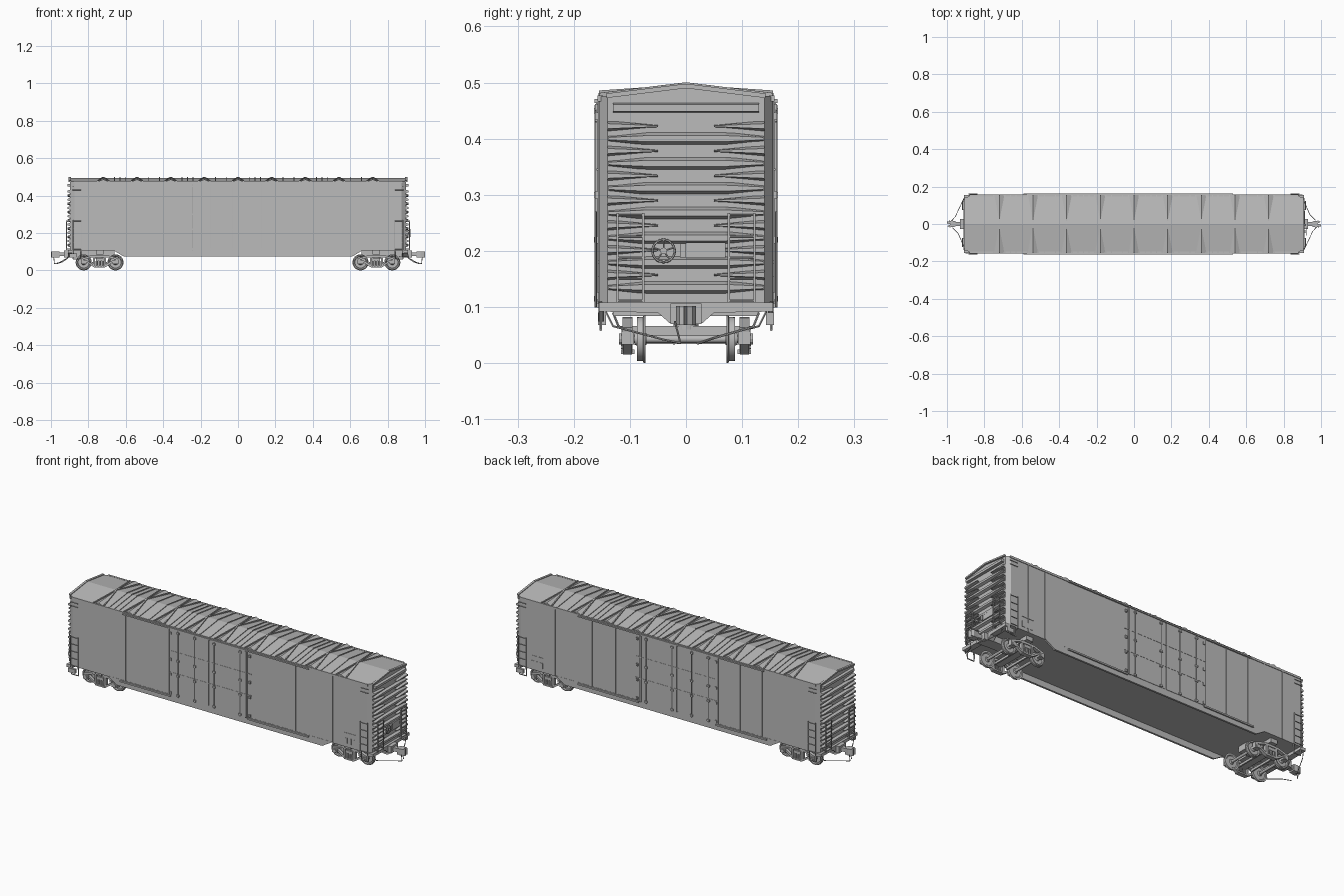
import bpy, bmesh, math
from mathutils import Vector, Matrix

if "Cube" in bpy.data.objects:
    bpy.data.objects.remove(bpy.data.objects["Cube"])

grey = bpy.data.materials.new("plain grey")
grey.diffuse_color = (0.5, 0.5, 0.5, 1)
grey.use_nodes = True
grey.node_tree.nodes["Principled BSDF"].inputs["Base Color"].default_value = grey.diffuse_color
S = (-1, 1)


def done(bm, name, smooth=False):
    bmesh.ops.recalc_face_normals(bm, faces=bm.faces[:])
    me = bpy.data.meshes.new(name)
    bm.to_mesh(me)
    bm.free()
    me.materials.append(grey)
    ob = bpy.data.objects.new(name, me)
    bpy.context.collection.objects.link(ob)
    if smooth:
        bpy.context.view_layer.objects.active = ob
        ob.select_set(True)
        bpy.ops.object.shade_smooth_by_angle(angle=math.radians(35))
        ob.select_set(False)


def box(bm, x0, x1, y0, y1, z0, z1):
    m = Matrix.Translation(((x0 + x1) / 2, (y0 + y1) / 2, (z0 + z1) / 2)) @ \
        Matrix.Diagonal((abs(x1 - x0), abs(y1 - y0), abs(z1 - z0), 1))
    bmesh.ops.create_cube(bm, size=1, matrix=m)


def frame(a, b):
    a, b = Vector(a), Vector(b)
    return Matrix.Translation((a + b) / 2) @ (b - a).to_track_quat('Z', 'Y').to_matrix().to_4x4(), (b - a).length


def bar(bm, a, b, w, h):
    m, l = frame(a, b)
    bmesh.ops.create_cube(bm, size=1, matrix=m @ Matrix.Diagonal((w, h, l, 1)))


def rod(bm, pts, r, n=6):
    for a, b in zip(pts, pts[1:]):
        m, l = frame(a, b)
        bmesh.ops.create_cone(bm, cap_ends=True, segments=n, radius1=r, radius2=r, depth=l, matrix=m)


def loft(bm, loops):
    rings = [[bm.verts.new(p) for p in lp] for lp in loops]
    n = len(rings[0])
    for a, b in zip(rings, rings[1:]):
        for i in range(n):
            bm.faces.new((a[i], a[(i + 1) % n], b[(i + 1) % n], b[i]))
    bm.faces.new(rings[0])
    bm.faces.new(rings[-1])


def roof_z(y):
    return 0.495 - 0.13 * abs(y)


# body shell with chamfered corners and a low gable roof
bm = bmesh.new()
plan = [(.897, 0), (.897, .14), (.875, .155), (-.875, .155), (-.897, .14),
        (-.897, 0), (-.897, -.14), (-.875, -.155), (.875, -.155), (.897, -.14)]
lo = [bm.verts.new((x, y, .106)) for x, y in plan]
hi = [bm.verts.new((x, y, roof_z(y))) for x, y in plan]
for i in range(10):
    j = (i + 1) % 10
    bm.faces.new((lo[i], lo[j], hi[j], hi[i]))
bm.faces.new(lo)
bm.faces.new(hi[:6])
bm.faces.new(hi[5:] + hi[:1])
done(bm, "body_shell")

# deep side sills with tapered ends
bm = bmesh.new()
prof = [(-.67, .11), (-.61, .074), (.61, .074), (.67, .11)]
for s in S:
    loft(bm, [[(x, s * y, z) for x, z in prof] for y in (.146, .156)])
done(bm, "side_sills")

# roof: eave strips, end caps, straight ribs and crossed diagonal ribs
bm = bmesh.new()
for s in S:
    box(bm, -.88, .88, s * .148, s * .158, .466, .477)
    for e in S:
        bar(bm, (e * .9, 0, .494), (e * .9, s * .142, roof_z(.142)), .012, .008)
    for k in range(-4, 5):
        c = k * .18
        for t in S:
            bar(bm, (c, 0, .496), (c + t * .03, s * .155, .477), .006, .009)
        if k < 4:
            for d in (.06, .09, .12):
                if d != .09 or k % 2 == 0:
                    bar(bm, (c + d, 0, .496), (c + d, s * .155, .476), .005, .005)
        loft(bm, [[(c - .028, s * .155, .475), (c + .028, s * .155, .475), (c, s * .155, .486)],
                  [(c - .002, s * .01, .493), (c + .002, s * .01, .493), (c, s * .01, .496)]])
done(bm, "roof_ribs")

# side panel seams
bm = bmesh.new()
for s in S:
    for x in (-.77, -.66, -.56, -.43, -.35, .31, .45, .55, .67, .77):
        box(bm, x - .002, x + .002, s * .154, s * .1568, .11, .468)
done(bm, "side_seams")

# sliding plug doors with lock rods, hinges and rails
bm = bmesh.new()
for s in S:
    for x0, x1 in ((-.3, -.065), (-.055, .165)):
        box(bm, x0, x1, s * .15, s * .158, .108, .464)
    for z in (.23, .345):
        box(bm, -.3, .19, s * .157, s * .1592, z - .002, z + .002)
    box(bm, .155, .162, s * .155, s * .162, .105, .462)
    box(bm, -.303, -.297, s * .155, s * .16, .108, .464)
done(bm, "side_doors")
bm = bmesh.new()
for s in S:
    for x in (-.245, -.145, -.03, .125):
        rod(bm, [(x, s * .161, .105), (x, s * .161, .46)], .0022)
        for z in (.115, .22, .3, .45):
            box(bm, x - .007, x + .007, s * .156, s * .164, z - .005, z + .005)
    for x in (-.29, .18):
        for z in (.12, .22, .3, .44):
            box(bm, x - .005, x + .005, s * .154, s * .162, z - .007, z + .007)
done(bm, "door_lock_rods")
bm = bmesh.new()
for s in S:
    box(bm, -.575, .53, s * .154, s * .163, .464, .471)
    for x0, x1 in ((-.59, -.29), (.17, .53)):
        box(bm, x0, x1, s * .154, s * .163, .099, .107)
done(bm, "door_rails")

# small data plates near one end
bm = bmesh.new()
for s in S:
    box(bm, .74, .81, s * .154, s * .157, .178, .183)
    for x in (.75, .775, .80):
        box(bm, x - .008, x + .008, s * .154, s * .157, .125, .155)
done(bm, "side_plates")

# corrugated ends: long tapered ribs and short side darts between
bm = bmesh.new()


def rib(e, outline, z, crest=.45):
    up = [(y, h) for y, h in outline]
    lps = []
    for x, k in ((.893, 1), (.911, crest)):
        pts = [(y, z + h * k) for y, h in up] + [(y, z - h * k) for y, h in reversed(up)]
        lps.append([(e * x, y, zz) for y, zz in pts])
    loft(bm, lps)


for e in S:
    rib(e, [(-.13, .009), (.13, .009)], .455, .7)
    for i in range(7):
        z = .135 + i * .0442
        rib(e, [(-.138, .005), (-.07, .012), (.07, .012), (.138, .005)], z)
        for s in S:
            rib(e, [(s * .14, .010), (s * .05, .002)], z + .0221)
done(bm, "end_corrugations")

# end sills: cross beam with a centre drop, plus floor draft sill
bm = bmesh.new()
sill = [(-.155, .108), (.155, .108), (.155, .092), (.05, .09), (.03, .072), (-.03, .072), (-.05, .09), (-.155, .092)]
for e in S:
    loft(bm, [[(e * x, y, z) for y, z in sill] for x in (.878, .91)])
    box(bm, e * .66, e * .88, -.03, .03, .074, .107)
    box(bm, e * .72, e * .76, -.13, .13, .084, .107)
done(bm, "end_sills")

# couplers: striker box, shank and knuckle
bm = bmesh.new()
for e in S:
    box(bm, e * .9, e * .93, -.028, .028, .07, .106)
    box(bm, e * .92, e * .965, -.011, .011, .076, .096)
    loft(bm, [[(e * x, y * e, z) for x, y in
               ((.955, -.016), (.975, -.018), (1, -.012), (1, -.004), (.98, .002), (.998, .012), (.985, .018), (.955, .014))]
              for z in (.068, .102)])
done(bm, "couplers")

# uncoupling levers and air hoses
bm = bmesh.new()
for e in S:
    rod(bm, [(e * x, -e * y, z) for x, y, z in
             ((.905, .147, .1), (.913, .13, .066), (.955, .04, .042), (.982, .01, .036), (.985, .02, .075))], .0018)
    rod(bm, [(e * x, e * y, z) for x, y, z in
             ((.905, .13, .09), (.91, .12, .065), (.94, .05, .045), (.97, .02, .035))], .0022)
done(bm, "levers_and_hoses")

# ladders on sides and ends, corner stirrups
bm = bmesh.new()
for e in S:
    for s in S:
        for x in (.838, .882):
            rod(bm, [(e * x, s * .161, .1), (e * x, s * .161, .27)], .002)
        for i in range(5):
            z = .112 + i * .038
            rod(bm, [(e * .838, s * .161, z), (e * .882, s * .161, z)], .0018)
        for y in (.076, .122):
            bar(bm, (e * .917, s * y, .108), (e * .917, s * y, .268), .004, .004)
            for z in (.115, .262):
                box(bm, e * .89, e * .917, s * (y - .002), s * (y + .002), z - .002, z + .002)
        for i in range(5):
            z = .112 + i * .038
            rod(bm, [(e * .917, s * .076, z), (e * .917, s * .122, z)], .0018)
        rod(bm, [(e * .84, s * .152, .11), (e * .842, s * .152, .06), (e * .882, s * .152, .06),
                 (e * .885, s * .152, .11)], .003)
        box(bm, e * .86, e * .9, s * .143, s * .157, .068, .09) if e * s > 0 else None
        for z in (.43, .45):
            rod(bm, [(e * .84, s * .16, z), (e * .885, s * .16, z)], .002)
done(bm, "ladders_and_steps")

# hand brake wheel and brake platform on the right end
bm = bmesh.new()
ring = [(.921, -.04 + .02 * math.cos(a * math.tau / 24), .2 + .02 * math.sin(a * math.tau / 24)) for a in range(25)]
rod(bm, ring, .0022)
for a in range(5):
    t = a * math.tau / 5 + math.pi / 2
    rod(bm, [(.919, -.04, .2), (.921, -.04 + .02 * math.cos(t), .2 + .02 * math.sin(t))], .0016)
rod(bm, [(.895, -.04, .2), (.922, -.04, .2)], .006, 12)
box(bm, .895, .914, 0, .07, .187, .215)
box(bm, .895, .92, -.011, 0, .188, .213)
done(bm, "hand_brake")

# wheels, lathed about the axle
bm = bmesh.new()
wheel = [(.010, .092), (.012, .086), (.014, .081), (.030, .081), (.033, .087), (.039, .087), (.0395, .077),
         (.043, .075), (.043, .072), (.034, .072), (.030, .076), (.013, .076), (.010, .070)]
for e in S:
    for x in (.655, .825):
        for s in S:
            rings = [[(e * x + r * math.cos(i * math.tau / 32), s * y, .043 + r * math.sin(i * math.tau / 32))
                      for i in range(32)] for r, y in wheel]
            loft(bm, rings)
        rod(bm, [(e * x, -.112, .043), (e * x, .112, .043)], .007, 16)
done(bm, "wheels_and_axles", True)

# truck side frames, bearing boxes and bolsters
bm = bmesh.new()
for e in S:
    c = e * .74
    for s in S:
        y = s * .104
        bar(bm, (c - .045, y, .076), (c + .045, y, .076), .018, .012)
        for t in S:
            bar(bm, (c + t * .042, y, .076), (c + t * .1, y, .058), .018, .011)
            bar(bm, (c + t * .026, y, .02), (c + t * .075, y, .052), .016, .01)
            box(bm, c + t * .024, c + t * .034, y - .009, y + .009, .02, .078)
            box(bm, c + t * .07, c + t * .1, y - .011, y + .011, .033, .056)
            rod(bm, [(c + t * .085, s * .11, .043), (c + t * .085, s * .119, .043)], .010, 12)
        box(bm, c - .03, c + .03, y - .012, y + .012, .016, .024)
    box(bm, c - .02, c + .02, -.115, .115, .05, .066)
    rod(bm, [(c, 0, .06), (c, 0, .088)], .022, 16)
    for t in S:
        box(bm, c + t * .032, c + t * .04, -.08, .08, .034, .046)
done(bm, "truck_frames")

# truck coil springs as stacked discs
bm = bmesh.new()
for e in S:
    for s in S:
        for d in (-.016, 0, .016):
            for i in range(5):
                z = .0265 + i * .0052
                rod(bm, [(e * .74 + d, s * .108, z - .0016), (e * .74 + d, s * .108, z + .0016)], .0075, 10)
            rod(bm, [(e * .74 + d, s * .108, .022), (e * .74 + d, s * .108, .051)], .005, 8)
done(bm, "truck_springs")
